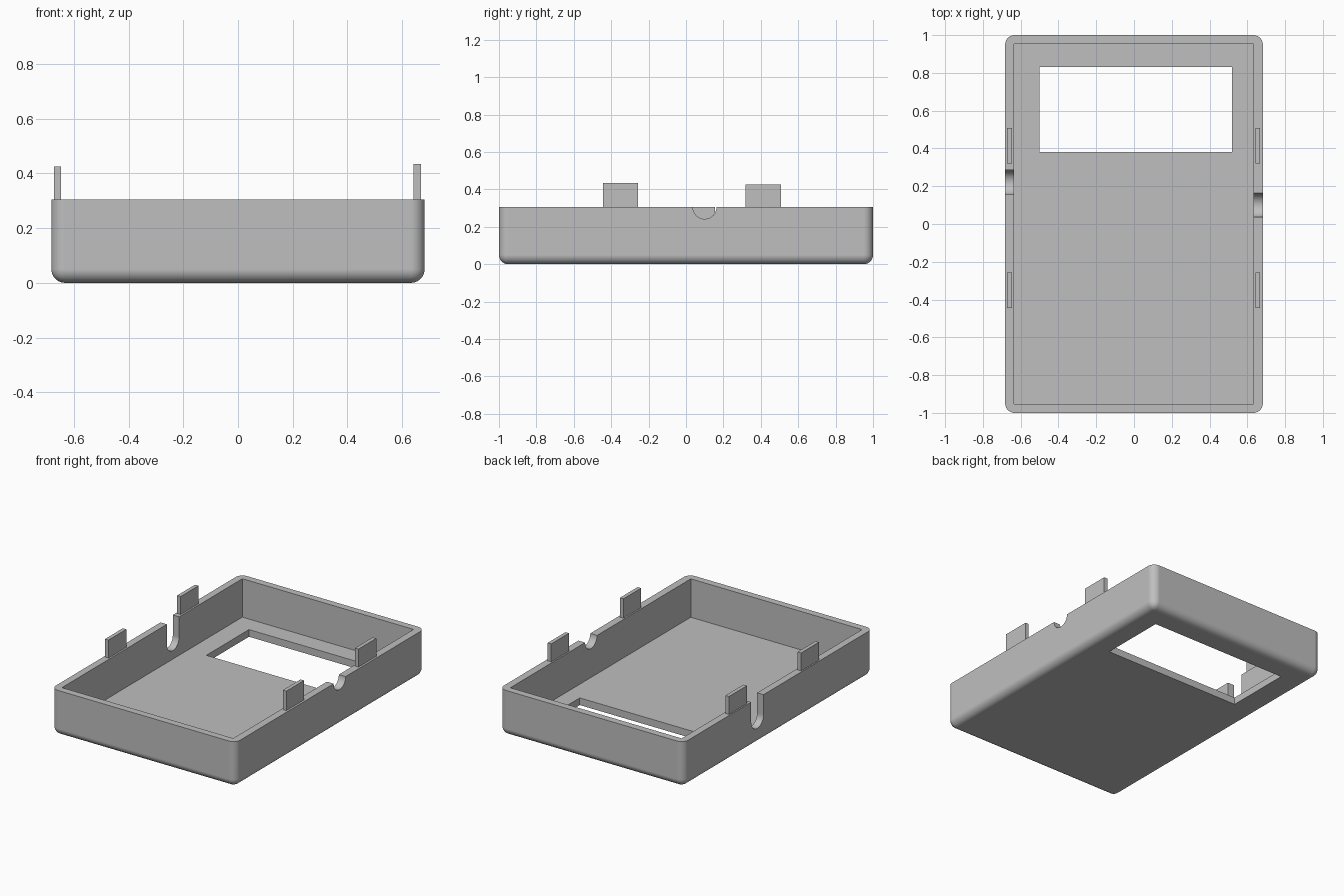
import bpy
import bmesh
import math

cube = bpy.data.objects.get("Cube")
if cube:
    bpy.data.objects.remove(cube, do_unlink=True)

HX, HY, TOP = 0.682, 1.0, 0.305   # half width, half length, rim height
WALL, FLOOR, ROUND = 0.047, 0.048, 0.05

# Material
grey = bpy.data.materials.new("grey plastic")
grey.use_nodes = True
colour = (0.52, 0.52, 0.52, 1)
grey.diffuse_color = colour
grey.node_tree.nodes["Principled BSDF"].inputs["Base Color"].default_value = colour


def add_object(name, bm):
    bmesh.ops.recalc_face_normals(bm, faces=bm.faces)
    mesh = bpy.data.meshes.new(name)
    bm.to_mesh(mesh)
    bm.free()
    mesh.materials.append(grey)
    obj = bpy.data.objects.new(name, mesh)
    bpy.context.collection.objects.link(obj)
    return obj


def box_mesh(x, y, z):
    """Box spanning the given (low, high) ranges."""
    bm = bmesh.new()
    bmesh.ops.create_cube(bm, size=1)
    for v in bm.verts:
        v.co = [r[0] if c < 0 else r[1] for c, r in zip(v.co, (x, y, z))]
    return bm


def slot_mesh(x, y, z, radius):
    """Round-bottomed slot through a side wall, open at the top."""
    outline = [(y - radius, TOP + 0.1)]
    for i in range(25):
        a = math.pi * (1 + i / 24)
        outline.append((y + radius * math.cos(a), z + radius * math.sin(a)))
    outline.append((y + radius, TOP + 0.1))
    bm = bmesh.new()
    face = bm.faces.new([bm.verts.new((x - 0.07, py, pz)) for py, pz in outline])
    side = bmesh.ops.extrude_face_region(bm, geom=[face])["geom"]
    verts = [g for g in side if isinstance(g, bmesh.types.BMVert)]
    bmesh.ops.translate(bm, verts=verts, vec=(0.14, 0, 0))
    return bm


# Tray block with rounded uprights and bottom edges
bm = box_mesh((-HX, HX), (-HY, HY), (0, TOP))
edges = [e for e in bm.edges if not all(v.co.z > TOP / 2 for v in e.verts)]
bmesh.ops.bevel(bm, geom=edges, offset=ROUND, segments=10, profile=0.5,
                affect='EDGES', clamp_overlap=True)
tray = add_object("tray", bm)

# Cavity, screen window and cable slots
cutters = [
    add_object("cavity_cutter", box_mesh((-HX + WALL, HX - WALL - 0.003),
                                         (-HY + WALL, HY - WALL), (FLOOR, 0.6))),
    add_object("window_cutter", box_mesh((-0.5, 0.52), (0.38, 0.83), (-0.1, 0.15))),
    add_object("deep_slot_cutter", slot_mesh(-HX, 0.22, 0.17, 0.065)),
    add_object("shallow_slot_cutter", slot_mesh(HX, 0.1, TOP, 0.063)),
]
for cutter in cutters:
    cutter.hide_render = True
    mod = tray.modifiers.new("cut", 'BOOLEAN')
    mod.operation = 'DIFFERENCE'
    mod.solver = 'EXACT'
    mod.object = cutter

# Bake the cuts and discard the cutters
bpy.context.view_layer.update()
graph = bpy.context.evaluated_depsgraph_get()
cut_mesh = bpy.data.meshes.new_from_object(tray.evaluated_get(graph))
tray.modifiers.clear()
tray.data = cut_mesh
for cutter in cutters:
    bpy.data.objects.remove(cutter, do_unlink=True)

# Smooth rounded edges, crisp cut edges
bpy.ops.object.select_all(action='DESELECT')
tray.select_set(True)
bpy.context.view_layer.objects.active = tray
bpy.ops.object.shade_smooth_by_angle(angle=math.radians(30))
weighted = tray.modifiers.new("flat panels", 'WEIGHTED_NORMAL')
weighted.keep_sharp = True

# Snap tabs standing on the rim
for side, x in (("right", -0.66), ("left", 0.655)):
    for end, y in (("front", -0.35), ("back", 0.413)):
        height = 0.435 if (side, end) == ("left", "front") else 0.425
        add_object(f"{side}_{end}_tab",
                   box_mesh((x - 0.013, x + 0.013), (y - 0.094, y + 0.094),
                            (TOP - 0.01, height)))
